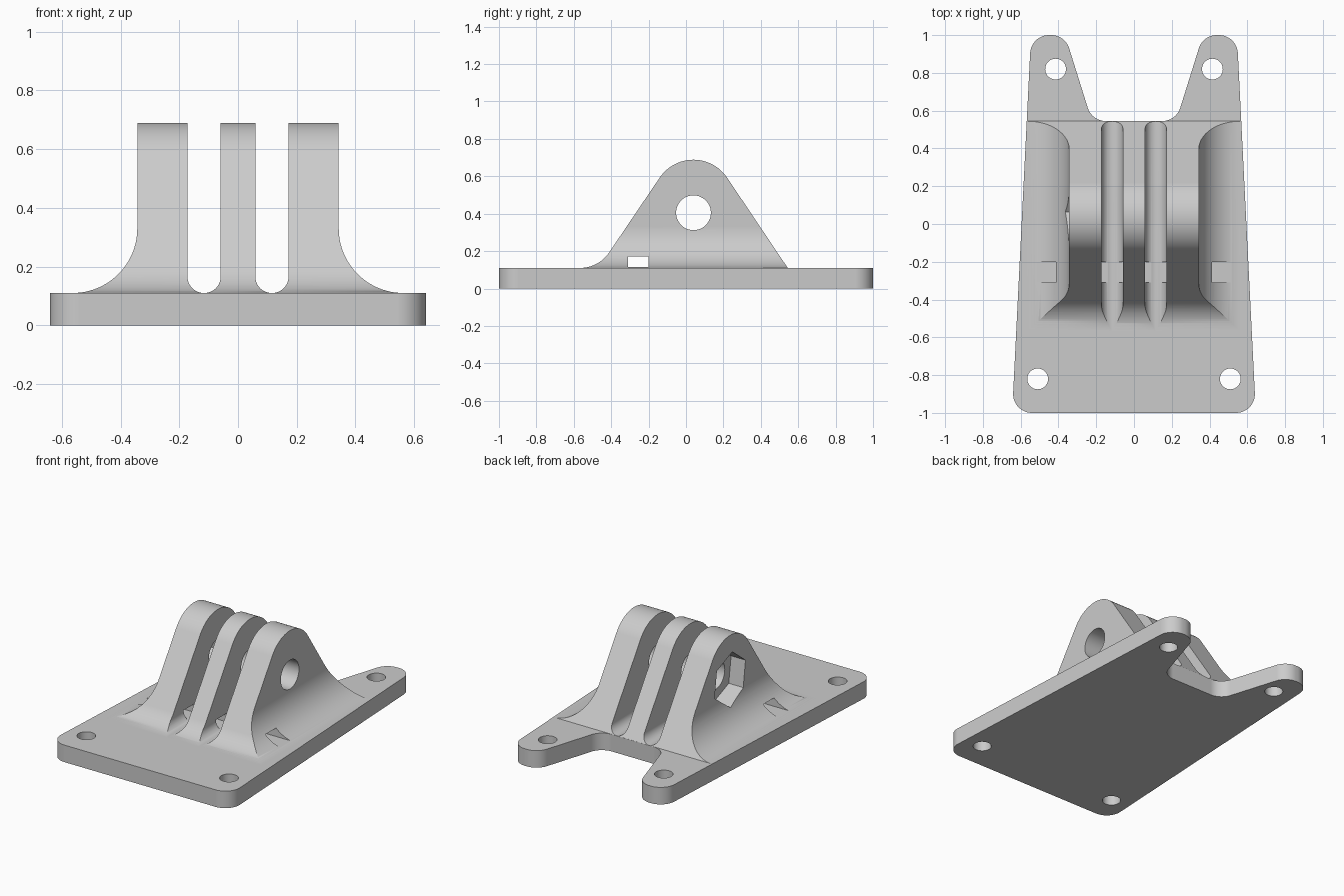
import bpy, bmesh
from math import pi, sin, cos, tan, radians
from mathutils import Vector

cube = bpy.data.objects.get("Cube")
if cube:
    bpy.data.objects.remove(cube, do_unlink=True)

grey = bpy.data.materials.new("plain grey")
grey.use_nodes = True
colour = (0.6, 0.6, 0.6, 1)
grey.diffuse_color = colour
grey.node_tree.nodes["Principled BSDF"].inputs["Base Color"].default_value = colour


def rounded(corners, steps=16):
    """Outline from (u, v, radius) corners, each rounded by a tangent arc."""
    outline = []
    for i, (u, v, r) in enumerate(corners):
        p = Vector((u, v))
        if r == 0:
            outline.append(p)
            continue
        a = (Vector(corners[i - 1][:2]) - p).normalized()
        b = (Vector(corners[(i + 1) % len(corners)][:2]) - p).normalized()
        half = a.angle(b) / 2
        centre = p + (a + b).normalized() * r / sin(half)
        start = p + a * r / tan(half) - centre
        end = p + b * r / tan(half) - centre
        sweep = pi - 2 * half
        for k in range(steps + 1):
            t = k / steps
            outline.append(centre + (start * sin((1 - t) * sweep)
                                     + end * sin(t * sweep)) / sin(sweep))
    return outline


def polygon(u, v, r, sides, turn=0):
    return [Vector((u + r * cos(turn + 2 * pi * k / sides),
                    v + r * sin(turn + 2 * pi * k / sides))) for k in range(sides)]


def mirrored(half):
    """Close a right-hand half outline with its mirror image."""
    return half + [(-u, v, r) for u, v, r in reversed(half)]


def prism(name, outline, axis, low, high):
    """Extrude an outline along the x, y or z axis."""
    place = {"x": lambda p, d: (d, p.x, p.y),
             "y": lambda p, d: (p.x, d, p.y),
             "z": lambda p, d: (p.x, p.y, d)}[axis]
    bm = bmesh.new()
    face = bm.faces.new([bm.verts.new(place(p, low)) for p in outline])
    grown = bmesh.ops.extrude_face_region(bm, geom=[face])["geom"]
    shift = Vector(place(Vector((0, 0)), high - low))
    bmesh.ops.translate(bm, vec=shift,
                        verts=[g for g in grown if isinstance(g, bmesh.types.BMVert)])
    bmesh.ops.recalc_face_normals(bm, faces=bm.faces)
    mesh = bpy.data.meshes.new(name)
    bm.to_mesh(mesh)
    bm.free()
    mesh.materials.append(grey)
    obj = bpy.data.objects.new(name, mesh)
    bpy.context.collection.objects.link(obj)
    return obj


def activate(obj):
    bpy.ops.object.select_all(action="DESELECT")
    obj.select_set(True)
    bpy.context.view_layer.objects.active = obj


def combine(target, tool, operation="DIFFERENCE"):
    activate(target)
    mod = target.modifiers.new("cut", "BOOLEAN")
    mod.operation, mod.object, mod.solver = operation, tool, "EXACT"
    bpy.ops.object.modifier_apply(modifier=mod.name)
    bpy.data.objects.remove(tool, do_unlink=True)


def finish(obj):
    activate(obj)
    bpy.ops.object.shade_smooth_by_angle(angle=radians(25))
    mod = obj.modifiers.new("even shading", "WEIGHTED_NORMAL")
    mod.keep_sharp = True


TOP = 0.11  # upper face of the plate

# Tapered base plate with two rear tabs and four screw holes
plate = prism("base_plate", rounded(mirrored([
    (0.645, -1, 0.1), (0.545, 1, 0.1), (0.365, 1, 0.1), (0.223, 0.545, 0.1)])),
    "z", 0, TOP)
for side in (-1, 1):
    for x, y in ((0.51, -0.82), (0.415, 0.82)):
        combine(plate, prism("screw_hole", polygon(side * x, y, 0.055, 40), "z", -1, 1))

# Three-pronged clevis: side silhouette crossed with the flared, slotted front one
SINK = 0.05
clevis = prism("clevis", rounded([
    (0.544, SINK, 0), (0.544, TOP, 0), (0.04, 0.86, 0.217),
    (-0.467, TOP, 0.188), (-0.6, TOP, 0), (-0.6, SINK, 0)], 24), "x", -1, 1)
front = prism("front_silhouette", rounded(mirrored([
    (0.565, SINK, 0), (0.565, TOP, 0), (0.343, TOP, 0.22), (0.343, 0.8, 0),
    (0.172, 0.8, 0), (0.172, TOP, 0.056), (0.059, TOP, 0.056), (0.059, 0.8, 0)]), 24),
    "y", -1, 1)
combine(clevis, front, "INTERSECT")

# Cross bolt hole, nut pocket in the right prong, and strap channel
combine(clevis, prism("bolt_hole", polygon(0.04, 0.405, 0.093, 48), "x", -1, 1))
combine(clevis, prism("nut_pocket", polygon(0.04, 0.405, 0.17, 6, radians(98)),
                      "x", -1, -0.24))
combine(clevis, prism("strap_channel", rounded([
    (-0.31, 0.115, 0), (-0.2, 0.115, 0), (-0.2, 0.17, 0), (-0.31, 0.17, 0)]),
    "x", -1, 1))

for part in (plate, clevis):
    finish(part)
